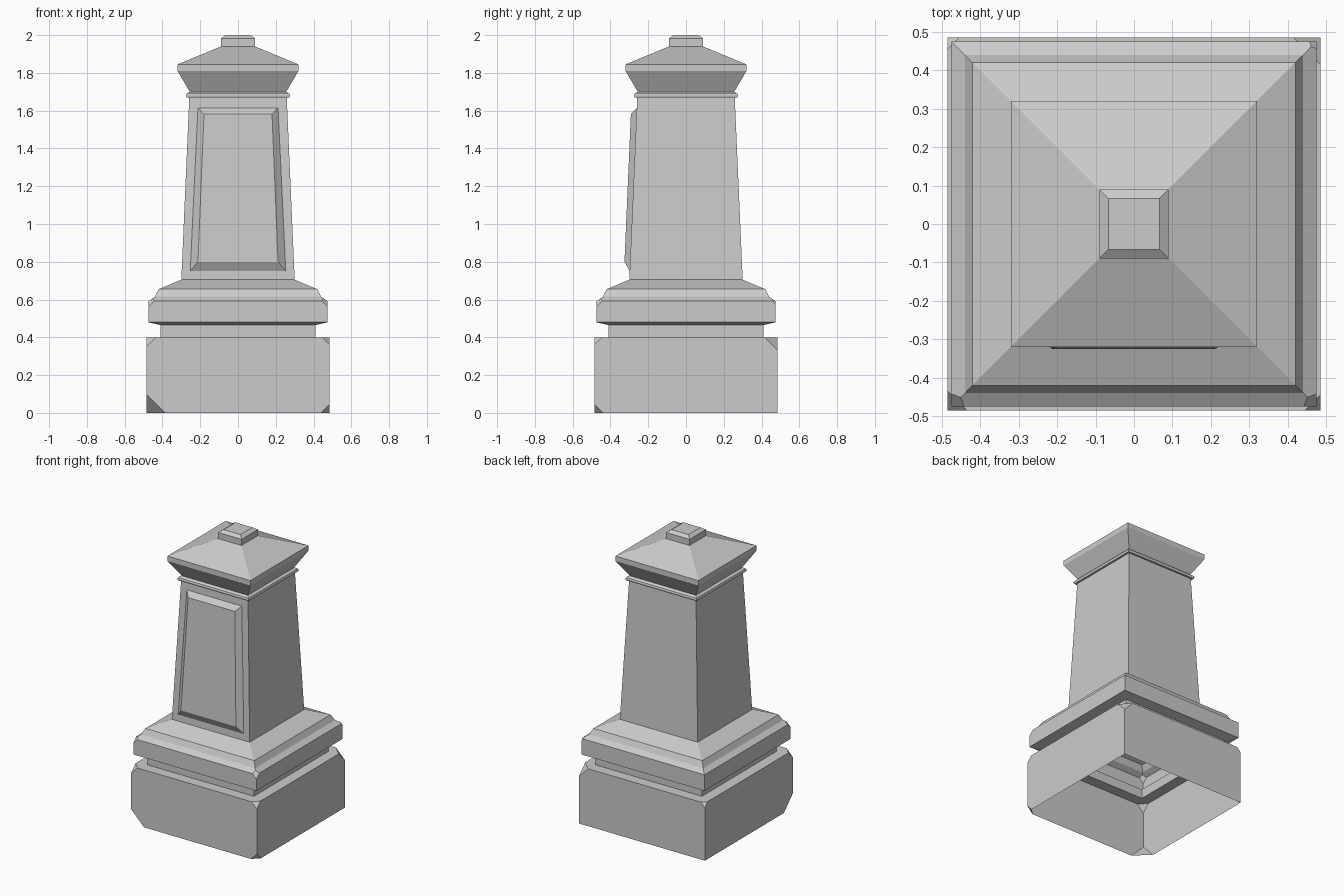
import bpy, bmesh
from mathutils import Vector

cube = bpy.data.objects.get("Cube")
if cube:
    bpy.data.objects.remove(cube, do_unlink=True)

# One plain stone colour
stone = bpy.data.materials.new("grey_stone")
stone.use_nodes = True
stone.diffuse_color = (0.6, 0.6, 0.6, 1)
bsdf = next(n for n in stone.node_tree.nodes if n.type == 'BSDF_PRINCIPLED')
bsdf.inputs["Base Color"].default_value = (0.6, 0.6, 0.6, 1)
bsdf.inputs["Roughness"].default_value = 0.9

SIGNS = [(-1, -1), (1, -1), (1, 1), (-1, 1)]


def bridge(bm, low, high):
    """Quads between two four-cornered rings, facing outward."""
    for i in range(4):
        j = (i + 1) % 4
        bm.faces.new((low[i], low[j], high[j], high[i]))


def chip(bm, corner, direction, size):
    """Knock off one corner with a slanted flat facet."""
    v = min(bm.verts, key=lambda q: (q.co - corner).length)
    normal = Vector(direction).normalized()
    point = v.co - Vector((direction[0] * size, 0, 0))
    faces = list(v.link_faces)
    edges = list({e for f in faces for e in f.edges})
    verts = list({q for f in faces for q in f.verts})
    cut = bmesh.ops.bisect_plane(bm, geom=verts + edges + faces, plane_co=point,
                                 plane_no=normal, clear_outer=True)["geom_cut"]
    rim = [q for q in cut if isinstance(q, bmesh.types.BMVert)]
    centre = sum((q.co for q in rim), Vector()) / len(rim)
    u = (rim[0].co - centre).normalized()
    w = normal.cross(u)
    rim.sort(key=lambda q: Vector((1, 0)).angle_signed(
        Vector(((q.co - centre).dot(u), (q.co - centre).dot(w)))), reverse=True)
    bm.faces.new(rim).normal_update()


def finish(bm, name):
    mesh = bpy.data.meshes.new(name)
    bm.normal_update()
    bm.to_mesh(mesh)
    bm.free()
    mesh.materials.append(stone)
    obj = bpy.data.objects.new(name, mesh)
    bpy.context.collection.objects.link(obj)


def square_part(name, profile, capped=False, chips=()):
    """Stack square rings from (half width, height) pairs."""
    bm = bmesh.new()
    rings = [[bm.verts.new((sx * r, sy * r, z)) for sx, sy in SIGNS]
             for r, z in profile]
    for low, high in zip(rings, rings[1:]):
        bridge(bm, low, high)
    if capped:
        bm.faces.new(rings[-1])
    for sx, sy, sz, r, z, size in chips:
        chip(bm, Vector((sx * r, sy * r, z)), (sx, sy, sz), size)
    finish(bm, name)


# Base block, open underneath, with worn corners
W, H = 0.485, 0.40
square_part("base_block", [(W, 0), (W, H), (0.41, H)], chips=[
    (-1, -1, -1, W, 0, 0.10), (1, -1, -1, W, 0, 0.045),
    (-1, -1, 1, W, H, 0.05), (1, -1, 1, W, H, 0.04),
    (1, 1, 1, W, H, 0.07), (-1, 1, 1, W, H, 0.03)])

# Neck and stepped moulding above the base
B, T = 0.475, 0.592
square_part("base_moulding",
            [(0.41, H), (0.41, 0.465), (B, 0.48), (B, T), (0.44, 0.615),
             (0.42, 0.655), (0.30, 0.705)],
            chips=[(-1, -1, 1, B, T, 0.032), (1, -1, 1, B, T, 0.032),
                   (1, 1, 1, B, T, 0.018)])

# Tapered shaft
square_part("shaft", [(0.30, 0.705), (0.258, 1.67)])

# Thin collar
square_part("collar", [(0.258, 1.67), (0.272, 1.67), (0.275, 1.68),
                       (0.272, 1.69), (0.255, 1.70)])

# Flared cap with pyramid roof
square_part("cap", [(0.255, 1.70), (0.32, 1.81), (0.32, 1.845), (0.09, 1.94)])

# Finial block
square_part("finial", [(0.09, 1.94), (0.09, 1.983), (0.066, 2.0)], capped=True)


# Raised bevelled panel on the front of the shaft
def shaft_y(z):
    return -0.30 + (z - 0.705) * 0.042 / 0.965


bm = bmesh.new()
loops = []
for lift, low, high in ((0, (0.253, 0.75), (0.212, 1.615)),
                        (0.03, (0.212, 0.80), (0.18, 1.582))):
    corners = [(-low[0], low[1]), low, high, (-high[0], high[1])]
    loops.append([bm.verts.new((x, shaft_y(z) - lift, z)) for x, z in corners])
bridge(bm, *loops)
bm.faces.new(loops[1])
finish(bm, "front_panel")
